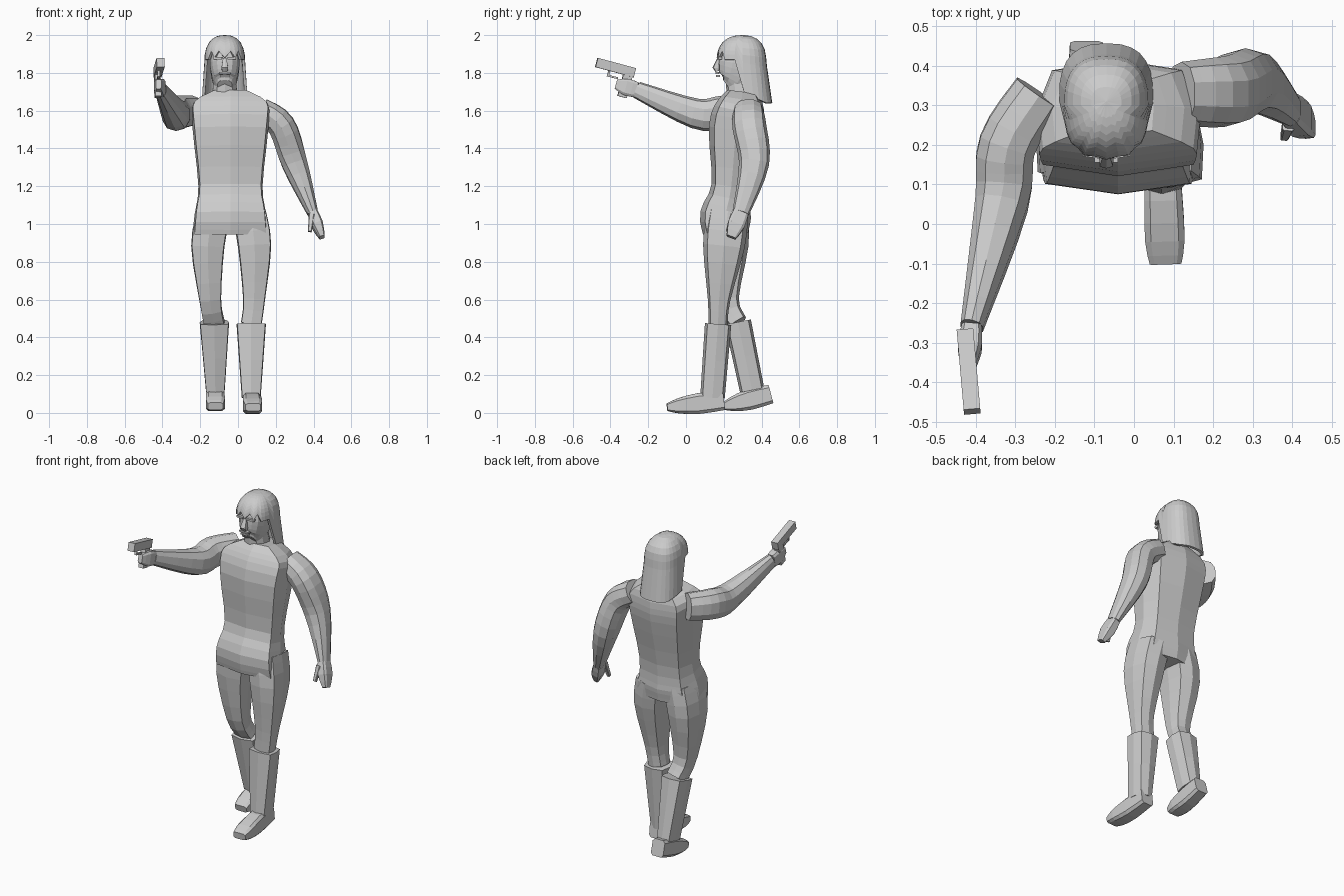
import bpy, bmesh
from math import sin, cos, pi, radians, copysign
from mathutils import Vector, Matrix

cube = bpy.data.objects.get("Cube")
if cube:
    bpy.data.objects.remove(cube)

grey = bpy.data.materials.new("plain_grey")
grey.use_nodes = True
COLOUR = (.6, .6, .6, 1)
grey.diffuse_color = COLOUR
grey.node_tree.nodes["Principled BSDF"].inputs["Base Color"].default_value = COLOUR


def finish(name, bm):
    bmesh.ops.recalc_face_normals(bm, faces=bm.faces)
    mesh = bpy.data.meshes.new(name)
    bm.to_mesh(mesh)
    bm.free()
    mesh.materials.append(grey)
    obj = bpy.data.objects.new(name, mesh)
    bpy.context.collection.objects.link(obj)
    return obj


def rounded(sides, squareness):
    """Closed outline between a circle (1) and a square (0), starting at the front."""
    def soften(value):
        return copysign(abs(value) ** squareness, value)
    angles = [2 * pi * i / sides for i in range(sides)]
    return [(soften(sin(a)), -soften(cos(a))) for a in angles]


def mirrored(half):
    """Complete a half outline that runs from the front to the back."""
    return half + [(-u, v) for u, v in reversed(half) if u]


BODY = mirrored([(0, -1), (.95, -.8), (1, 0), (.8, .8), (0, 1)])
BLOCK = mirrored([(.7, -1), (1, -.7), (1, .7), (.7, 1)])
ROUND = rounded(10, .85)


def spline(values, index, t):
    """Smooth curve through the values, between one of them and the next."""
    last = len(values) - 1
    a, b, c, d = (values[min(max(index + k, 0), last)] for k in (-1, 0, 1, 2))
    return b + (c - a) * t / 2 + (a - b * 2.5 + c * 2 - d / 2) * t ** 2 + ((b - c) * 3 + d - a) * t ** 3 / 2


def limb(name, section, joints, widths, depths, steps=3):
    """Skin a section along a smooth path through the joints."""
    joints = [Vector(j) for j in joints]
    spans = [(i, k / steps) for i in range(len(joints) - 1) for k in range(steps)]
    spans.append((len(joints) - 2, 1))
    path, wide, deep = ([spline(v, i, t) for i, t in spans] for v in (joints, widths, depths))
    bm = bmesh.new()
    rings = []
    for k, centre in enumerate(path):
        along = (path[min(k + 1, len(path) - 1)] - path[max(k - 1, 0)]).normalized()
        side = Vector((1, 0, 0))
        side = (side - along * side.dot(along)).normalized()
        depth = along.cross(side)
        rings.append([bm.verts.new(centre + side * u * wide[k] + depth * v * deep[k]) for u, v in section])
    count = len(section)
    for a, b in zip(rings, rings[1:]):
        for i in range(count):
            j = (i + 1) % count
            bm.faces.new((a[i], a[j], b[j], b[i]))
    bm.faces.new(rings[0])
    bm.faces.new(rings[-1])
    return finish(name, bm)


def column(name, section, x, heights, middles, widths, depths, steps=3):
    """Upright limb at one x."""
    limb(name, section, [(x, y, z) for y, z in zip(middles, heights)], widths, depths, steps)


def box(name, centre, size, pitch=0, yaw=0):
    bm = bmesh.new()
    turn = Matrix.Rotation(radians(yaw), 4, "Z") @ Matrix.Rotation(radians(pitch), 4, "X")
    bmesh.ops.create_cube(bm, size=1, matrix=Matrix.Translation(centre) @ turn @ Matrix.Diagonal((*size, 1)))
    return finish(name, bm)


# Torso and neck
column("torso", BODY, -.04, heights=[.95, 1.05, 1.2, 1.5, 1.63, 1.7], middles=[.21, .21, .24, .265, .29, .3],
       widths=[.2, .19, .17, .2, .2, .09], depths=[.12, .135, .105, .145, .125, .08])
column("neck", ROUND, -.07, heights=[1.6, 1.77], middles=[.3, .28], widths=[.08, .06], depths=[.08, .07], steps=1)


def leg(side, hip, thigh, knee, cuff, ankle, heel, toe):
    """Thigh to shin, boot shaft and boot foot."""
    limb(side + "_leg", BODY, [cuff, knee, thigh, hip], [.055, .058, .088, .09], [.05, .06, .11, .11])
    limb(side + "_boot_shaft", BODY, [ankle, cuff], [.05, .078], [.065, .07], 2)
    heel, toe = Vector(heel), Vector(toe)
    sole = [heel.lerp(toe, t) for t in (0, .45, .8, 1)]
    limb(side + "_boot_foot", BLOCK, sole, [.042, .048, .05, .04], [.05, .055, .04, .02], 2)


leg("left", hip=(.06, .22, 1.05), thigh=(.088, .2, .88), knee=(.085, .175, .6), cuff=(.07, .17, .47),
    ankle=(.07, .14, .08), heel=(.07, .2, .065), toe=(.08, -.1, .03))
leg("right", hip=(-.13, .22, 1.05), thigh=(-.16, .22, .88), knee=(-.147, .22, .6), cuff=(-.125, .275, .48),
    ankle=(-.12, .35, .12), heel=(-.12, .45, .1), toe=(-.12, .2, .035))


def arm(side, socket, shoulder, elbow, wrist, tip):
    """Arm and mitten hand."""
    limb(side + "_arm", ROUND, [socket, shoulder, elbow, wrist],
         [.07, .075, .07, .03], [.08, .09, .08, .045], 4)
    wrist, tip = Vector(wrist), Vector(tip)
    limb(side + "_hand", BLOCK, [wrist, wrist.lerp(tip, .5), tip], [.025, .03, .015], [.04, .045, .025], 2)


arm("left", socket=(.12, .33, 1.6), shoulder=(.23, .335, 1.52), elbow=(.3, .36, 1.32), wrist=(.395, .29, 1.06),
    tip=(.445, .24, .93))
arm("right", socket=(-.24, .33, 1.6), shoulder=(-.32, .2, 1.59), elbow=(-.335, .05, 1.585), wrist=(-.41, -.26, 1.71),
    tip=(-.42, -.37, 1.74))
limb("left_thumb", BLOCK, [(.39, .25, 1.05), (.38, .22, .96)], [.015, .01], [.015, .01], 1)

# Pistol, tilted up and turned a little inward
for part, centre, size in (
        ("slide", (-.418, -.373, 1.828), (.042, .21, .05)),
        ("grip", (-.425, -.322, 1.735), (.032, .05, .13)),
        ("guard_bottom", (-.42, -.385, 1.778), (.014, .05, .01)),
        ("guard_front", (-.42, -.41, 1.797), (.014, .01, .035))):
    box("pistol_" + part, centre, size, pitch=-15, yaw=5)

# Head and face
FACE = -.07
column("head", rounded(14, .8), FACE, heights=[1.73, 1.76, 1.85, 1.95], middles=[.22, .25, .28, .28],
       widths=[.04, .065, .08, .065], depths=[.04, .085, .11, .085])
column("nose", BODY, FACE, heights=[1.81, 1.825, 1.875], middles=[.17, .165, .18],
       widths=[.015, .018, .01], depths=[.015, .025, .015], steps=1)
box("upper_lip", (FACE, .165, 1.8), (.06, .02, .01))
box("lower_lip", (FACE, .17, 1.783), (.05, .02, .01))
for side, sign in (("left", 1), ("right", -1)):
    box(side + "_brow", (FACE + sign * .036, .178, 1.878), (.045, .02, .012), yaw=sign * 8)


# Long hair with a ragged fringe
def hair_end(i, count):
    away = min(i, count - i) / count * 360
    if away < 48:
        return 1.88 + .035 * (i % 2)
    if away < 78:
        return 1.87
    return 1.69 - .05 * min(1, (away - 78) / 60)


bm = bmesh.new()
strands, rows = 28, 9
crown = bm.verts.new((FACE, .31, 2))
locks = []
for i, (u, v) in enumerate(rounded(strands, .78)):
    end = hair_end(i, strands)
    lock = []
    for row in range(1, rows + 1):
        z = 2 - (2 - end) * (row / rows) ** 1.9
        rise = max(0, (z - 1.86) / .14)
        drop = max(0, 1.86 - z)
        size = (1 - rise ** 2.4) ** (1 / 2.4) * (1 + drop * .6)
        reach = .125 if v > 0 else .138
        lock.append(bm.verts.new((FACE + .108 * u * size, .3 + reach * v * size + drop * .07, z)))
    locks.append(lock)
for a, b in zip(locks, locks[1:] + locks[:1]):
    bm.faces.new((crown, a[0], b[0]))
    for row in range(rows - 1):
        bm.faces.new((a[row], a[row + 1], b[row + 1], b[row]))
hair = finish("hair", bm)
thick = hair.modifiers.new("thickness", "SOLIDIFY")
thick.thickness = .015
